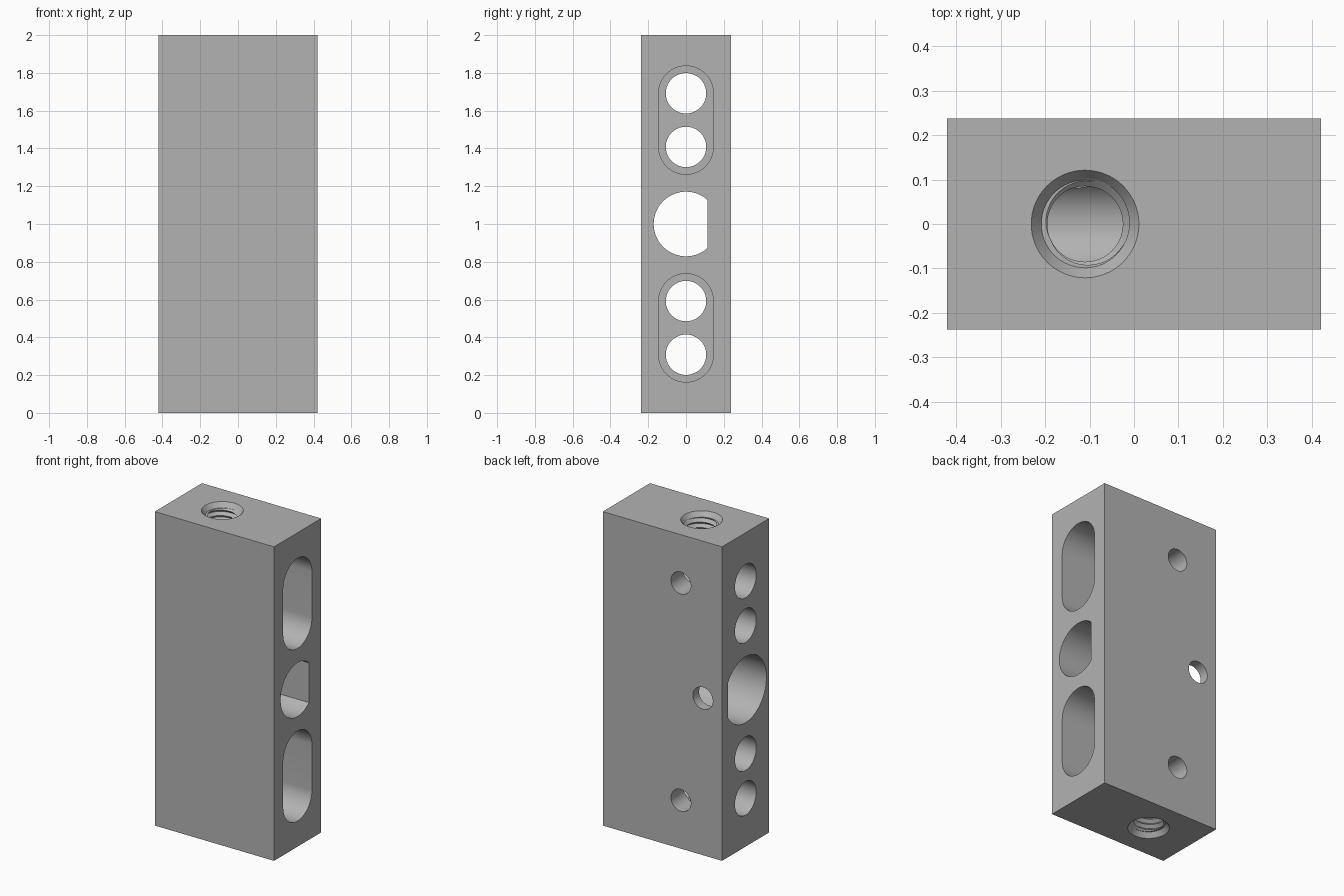
import bpy, bmesh, math
from mathutils import Matrix

cube = bpy.data.objects.get("Cube")
if cube:
    bpy.data.objects.remove(cube, do_unlink=True)

WIDTH, DEPTH, HEIGHT = 0.84, 0.474, 2.0
END_X, BACK_Y = WIDTH / 2, DEPTH / 2
STEP_X = 0.05          # where the bores change size
PORT_X = -0.11         # axis of the threaded ports
OVER = 0.05            # overshoot of cutters outside the block

grey = bpy.data.materials.new("machined_grey")
grey.use_nodes = True
colour = (0.45, 0.45, 0.45, 1)
grey.diffuse_color = colour
grey.node_tree.nodes["Principled BSDF"].inputs["Base Color"].default_value = colour


def make_object(name, bm):
    bmesh.ops.recalc_face_normals(bm, faces=bm.faces)
    mesh = bpy.data.meshes.new(name)
    bm.to_mesh(mesh)
    bm.free()
    mesh.materials.append(grey)
    obj = bpy.data.objects.new(name, mesh)
    bpy.context.collection.objects.link(obj)
    return obj


def arc(u, v, r, start, end, steps=64):
    return [(u + r * math.cos(start + (end - start) * i / steps),
             v + r * math.sin(start + (end - start) * i / steps))
            for i in range(steps + 1)]


def circle(u, v, r):
    return arc(u, v, r, 0, math.tau)[:-1]


def d_shape(r, flat):
    a = math.acos(flat / r)
    return arc(0, 1, r, a, math.tau - a)


def stadium(low, high, r):
    return arc(0, high, r, 0, math.pi, 32) + arc(0, low, r, math.pi, math.tau, 32)


def prism(name, profile, start, end, axis):
    """Extrude a profile along x (profile in y, z) or y (profile in x, z)."""
    bm = bmesh.new()

    def place(u, v, w):
        return (w, u, v) if axis == "x" else (u, w, v)
    rings = [[bm.verts.new(place(u, v, w)) for u, v in profile] for w in (start, end)]
    for ring in rings:
        bm.faces.new(ring)
    n = len(profile)
    for i in range(n):
        j = (i + 1) % n
        bm.faces.new((rings[0][i], rings[0][j], rings[1][j], rings[1][i]))
    return make_object(name, bm)


def flip_to_bottom(bm):
    """Turn a top port cutter half a turn about the block's middle."""
    bmesh.ops.rotate(bm, verts=bm.verts, cent=(0, 0, 1),
                     matrix=Matrix.Rotation(math.pi, 3, "X"))


def thread(name, bottom):
    """Helical V thread, closed by poked end caps."""
    segs, turns, pitch, z0 = 48, 11, 0.035, 1.67
    radii = (0.085, 0.104)
    bm = bmesh.new()
    columns = []
    for j in range(segs):
        a = math.tau * j / segs
        columns.append([bm.verts.new((PORT_X + radii[i % 2] * math.cos(a),
                                      radii[i % 2] * math.sin(a),
                                      z0 + (i / 2 + j / segs) * pitch))
                        for i in range(2 * turns + 1)])
    for j in range(segs):
        last = j == segs - 1
        shift = 2 if last else 0
        here, there = columns[j], columns[(j + 1) % segs]
        for i in range(2 * turns - shift):
            bm.faces.new((here[i], there[i + shift], there[i + shift + 1], here[i + 1]))
    edges = [e for e in bm.edges if e.is_boundary]
    caps = bmesh.ops.holes_fill(bm, edges=edges, sides=0)["faces"]
    bmesh.ops.poke(bm, faces=caps)
    if bottom:
        flip_to_bottom(bm)
    return make_object(name, bm)


def countersink(name, bottom):
    bm = bmesh.new()
    slope, half = 0.75, 0.03
    bmesh.ops.create_cone(bm, cap_ends=True, segments=64, depth=2 * half,
                          radius1=0.121 - slope * half, radius2=0.121 + slope * half,
                          matrix=Matrix.Translation((PORT_X, 0, HEIGHT)))
    if bottom:
        flip_to_bottom(bm)
    return make_object(name, bm)


# Solid block
bm = bmesh.new()
bmesh.ops.create_cube(bm, size=1)
bmesh.ops.scale(bm, verts=bm.verts, vec=(WIDTH, DEPTH, HEIGHT))
bmesh.ops.translate(bm, verts=bm.verts, vec=(0, 0, HEIGHT / 2))
block = make_object("manifold_block", bm)

# Stepped central bore with a flat on its back side
cutters = [
    prism("wide_bore", d_shape(0.21, 0.176), -END_X - OVER, STEP_X, "x"),
    prism("narrow_bore", d_shape(0.171, 0.115), STEP_X - 0.02, END_X + OVER, "x"),
    prism("middle_screw_hole", circle(-0.285, 1, 0.07), 0.12, BACK_Y + OVER, "y"),
]

# Slots, paired round bores and screw holes, mirrored about mid height
for side, end in ((1, "upper"), (-1, "lower")):
    outer, inner = 1 + side * 0.692, 1 + side * 0.408
    low, high = sorted((outer, inner))
    cutters.append(prism(end + "_slot", stadium(low, high, 0.145),
                         STEP_X, END_X + OVER, "x"))
    for z in (outer, inner):
        cutters.append(prism(end + "_bore", circle(0, z, 0.107),
                             -END_X - OVER, STEP_X + 0.03, "x"))
    cutters.append(prism(end + "_screw_hole", circle(-0.13, outer, 0.07),
                         0.02, BACK_Y + OVER, "y"))
    cutters.append(thread(end + "_thread", side < 0))
    cutters.append(countersink(end + "_countersink", side < 0))

# Cut everything out of the block
bpy.ops.object.select_all(action="DESELECT")
bpy.context.view_layer.objects.active = block
block.select_set(True)
for cutter in cutters:
    mod = block.modifiers.new(cutter.name, "BOOLEAN")
    mod.operation = "DIFFERENCE"
    mod.solver = "EXACT"
    mod.object = cutter
    bpy.ops.object.modifier_apply(modifier=mod.name)
    bpy.data.objects.remove(cutter, do_unlink=True)

bpy.ops.object.shade_smooth_by_angle(angle=math.radians(30))
